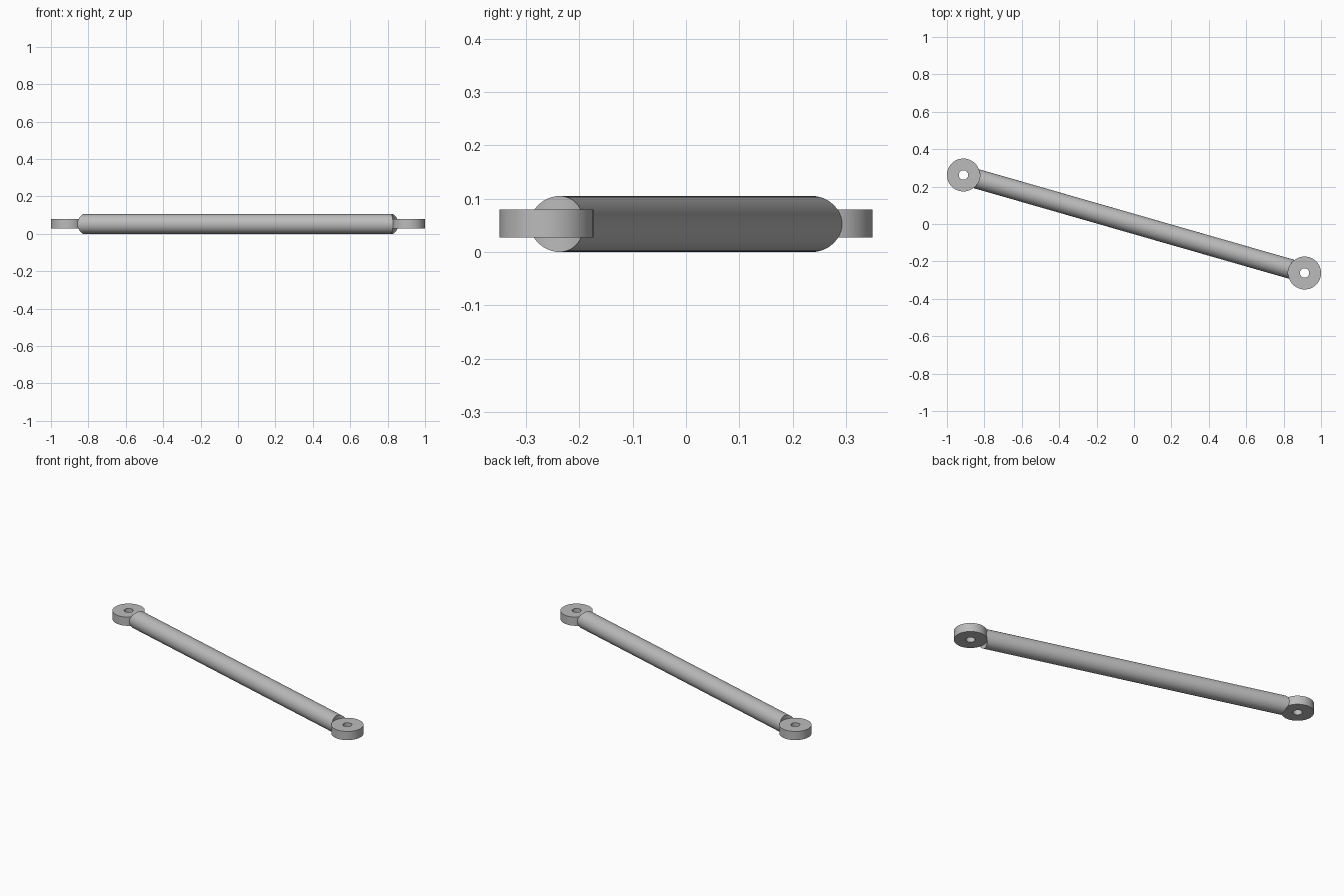
import bpy
import bmesh
from math import atan2, cos, hypot, pi, sin, sqrt
from mathutils import Matrix

EYE_X, EYE_Y = 0.912, -0.262
EYE_R, HOLE_R, EYE_T = 0.088, 0.025, 0.052
ROD_R = 0.0525
SEGS = 64

if "Cube" in bpy.data.objects:
    bpy.data.objects.remove(bpy.data.objects["Cube"])

steel = bpy.data.materials.new("grey_steel")
steel.use_nodes = True
colour = (0.5, 0.5, 0.5, 1)
steel.diffuse_color = colour
steel.node_tree.nodes["Principled BSDF"].inputs["Base Color"].default_value = colour


def finish(name, bm, matrix):
    """Turn a bmesh into a placed, smooth shaded object."""
    bmesh.ops.recalc_face_normals(bm, faces=bm.faces)
    bm.transform(matrix)
    mesh = bpy.data.meshes.new(name)
    bm.to_mesh(mesh)
    bm.free()
    mesh.materials.append(steel)
    obj = bpy.data.objects.new(name, mesh)
    bpy.context.collection.objects.link(obj)
    bpy.ops.object.select_all(action="DESELECT")
    obj.select_set(True)
    bpy.context.view_layer.objects.active = obj
    bpy.ops.object.shade_smooth_by_angle(angle=pi / 6)


def bridge(bm, a, b):
    """Join two closed rings of vertices with quads."""
    for i in range(len(a)):
        j = (i + 1) % len(a)
        bm.faces.new((a[i], a[j], b[j], b[i]))


def make_eye(name, x, y):
    """Flat ring with a bolt hole."""
    bm = bmesh.new()
    h = EYE_T / 2
    profile = [(EYE_R, -h), (EYE_R, h), (HOLE_R, h), (HOLE_R, -h)]
    rings = [[bm.verts.new((r * cos(2 * pi * i / SEGS), r * sin(2 * pi * i / SEGS), z))
              for i in range(SEGS)] for r, z in profile]
    for k in range(4):
        bridge(bm, rings[k], rings[(k + 1) % 4])
    finish(name, bm, Matrix.Translation((x, y, ROD_R + 0.001)))


def make_rod():
    """Round rod whose ends are hollowed to fit around the eyes."""
    bm = bmesh.new()
    length = hypot(EYE_X, EYE_Y)
    ends = []
    for side in (-1, 1):
        ring = []
        for i in range(SEGS):
            y, z = ROD_R * cos(2 * pi * i / SEGS), ROD_R * sin(2 * pi * i / SEGS)
            ring.append(bm.verts.new((side * (length - sqrt(EYE_R ** 2 - y * y)), y, z)))
        # Strips across the hollow end, each joining equal y above and below
        for i in range(SEGS // 2):
            strip = (ring[i], ring[i + 1], ring[-i - 1], ring[-i % SEGS])
            bm.faces.new(list(dict.fromkeys(strip)))
        ends.append(ring)
    bridge(bm, *ends)
    finish("rod", bm, Matrix.Translation((0, 0, ROD_R)) @ Matrix.Rotation(atan2(EYE_Y, EYE_X), 4, "Z"))


make_rod()
make_eye("left_eye", EYE_X, EYE_Y)
make_eye("right_eye", -EYE_X, -EYE_Y)
